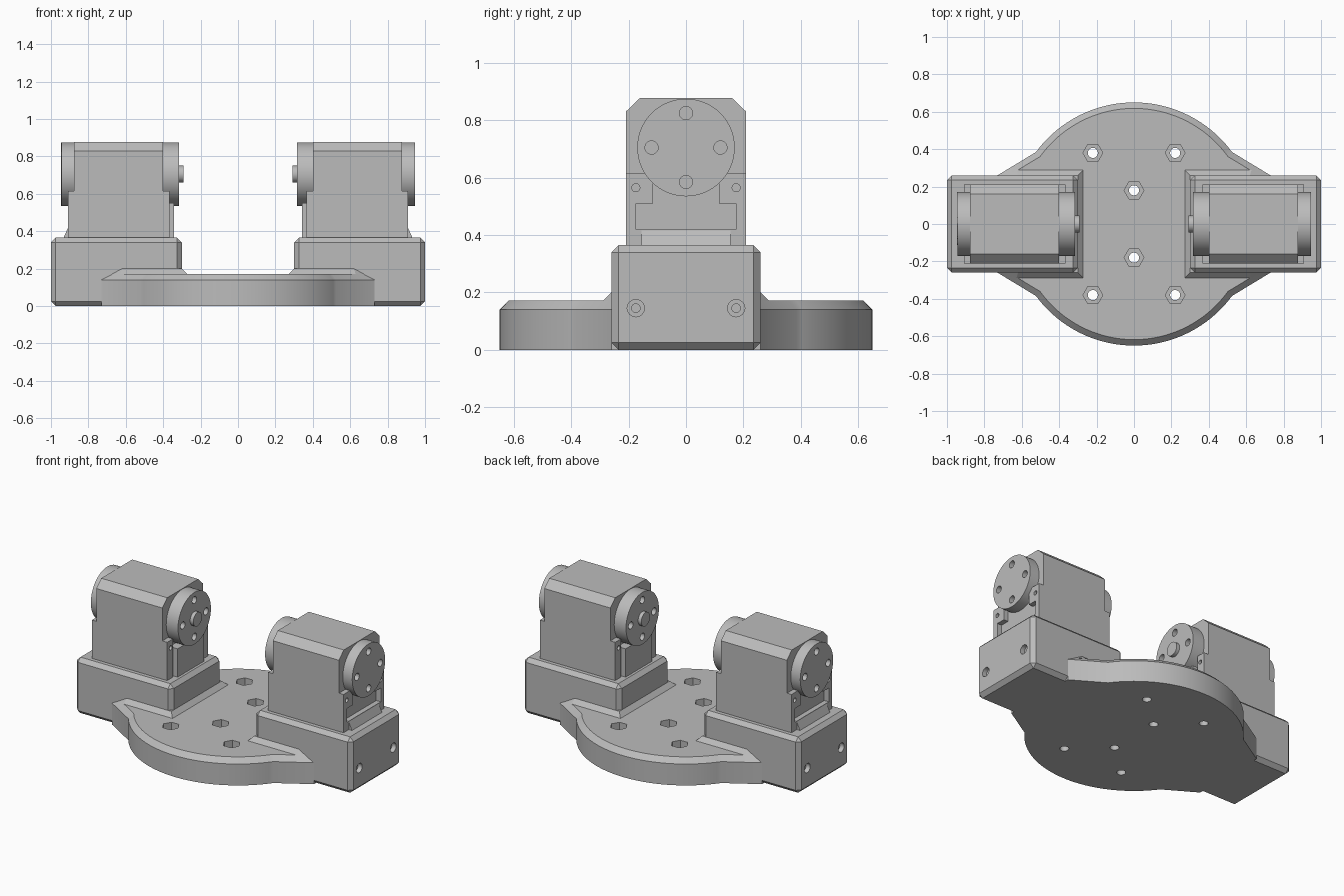
import bpy, bmesh, math
from mathutils import Matrix, Vector

old = bpy.data.objects.get("Cube")
if old:
    bpy.data.objects.remove(old, do_unlink=True)

GREY = (0.5, 0.5, 0.5, 1)
grey = bpy.data.materials.new("plain grey")
grey.use_nodes = True
grey.diffuse_color = GREY
grey.node_tree.nodes["Principled BSDF"].inputs["Base Color"].default_value = GREY


def finish(name, bm):
    bmesh.ops.recalc_face_normals(bm, faces=bm.faces)
    mesh = bpy.data.meshes.new(name)
    bm.to_mesh(mesh)
    bm.free()
    mesh.materials.append(grey)
    ob = bpy.data.objects.new(name, mesh)
    bpy.context.collection.objects.link(ob)
    return ob


def select(ob):
    bpy.ops.object.select_all(action="DESELECT")
    ob.select_set(True)
    bpy.context.view_layer.objects.active = ob


def smooth(ob):
    select(ob)
    bpy.ops.object.shade_smooth_by_angle(angle=math.radians(25))


def extrude(bm, points, offset):
    face = bm.faces.new([bm.verts.new(p) for p in points])
    result = bmesh.ops.extrude_face_region(bm, geom=[face])
    verts = [v for v in result["geom"] if isinstance(v, bmesh.types.BMVert)]
    bmesh.ops.translate(bm, verts=verts, vec=offset)
    return [f for f in result["geom"] if isinstance(f, bmesh.types.BMFace)][0]


def prism(name, profile, x0, x1, side):
    """Extrude a y-z profile along x on one side."""
    bm = bmesh.new()
    extrude(bm, [(side * x0, y, z) for y, z in profile], (side * (x1 - x0), 0, 0))
    return finish(name, bm)


def mirrored(half):
    """Close a half profile (y > 0) by mirroring it."""
    return half + [(-y, z) for y, z in reversed(half)]


def cylinder(bm, p, q, r0, r1=None, n=32):
    """Cylinder or cone between two points."""
    p, q = Vector(p), Vector(q)
    axis = q - p
    turn = axis.to_track_quat("Z", "Y").to_matrix().to_4x4()
    bmesh.ops.create_cone(bm, cap_ends=True, segments=n, radius1=r0,
                          radius2=r0 if r1 is None else r1, depth=axis.length,
                          matrix=Matrix.Translation((p + q) / 2) @ turn)


def drill(ob, rods):
    """Cut cylinders given as (start, end, radius, ...) from an object."""
    for rod in rods:
        bm = bmesh.new()
        cylinder(bm, *rod)
        cutter = finish("hole_cutter", bm)
        cutter.hide_render = True
        cut = ob.modifiers.new("hole", "BOOLEAN")
        cut.operation, cut.solver, cut.object = "DIFFERENCE", "EXACT", cutter
        select(ob)
        bpy.ops.object.modifier_apply(modifier=cut.name)
        bpy.data.objects.remove(cutter, do_unlink=True)


# Round base plate with flared sides and a chamfered top rim
R, FLARE = 0.65, (0.73, 0.26)
start = math.radians(36.3)
steps = 48
arc = [start + (math.pi - 2 * start) * i / steps for i in range(steps + 1)]
upper = [FLARE] + [(R * math.cos(a), R * math.sin(a)) for a in arc] + [(-FLARE[0], FLARE[1])]
outline = upper + [(-x, -y) for x, y in upper]
bm = bmesh.new()
top = extrude(bm, [(x, y, 0) for x, y in outline], (0, 0, 0.14))
bmesh.ops.inset_region(bm, faces=[top], thickness=0.032, use_even_offset=True)
bmesh.ops.translate(bm, verts=top.verts, vec=(0, 0, 0.032))
base = finish("base_plate", bm)

# Bolt holes with hexagonal nut pockets
bolts = [(0, 0.18), (0, -0.18)] + [(x, y) for x in (-0.22, 0.22) for y in (-0.38, 0.38)]
for x, y in bolts:
    bm = bmesh.new()
    bmesh.ops.create_cone(bm, cap_ends=True, segments=6, radius1=0.053, radius2=0.053, depth=0.2,
                          matrix=Matrix.Translation((x, y, 0.18)) @ Matrix.Rotation(math.pi / 2, 4, "Z"))
    nut = finish("nut_cutter", bm)
    nut.hide_render = True
    cut = base.modifiers.new("nut", "BOOLEAN")
    cut.operation, cut.solver, cut.object = "DIFFERENCE", "EXACT", nut
    select(base)
    bpy.ops.object.modifier_apply(modifier=cut.name)
    bpy.data.objects.remove(nut, do_unlink=True)
    drill(base, [((x, y, -0.1), (x, y, 0.3), 0.027)])
smooth(base)

body_profile = mirrored([(0.21, 0.34), (0.21, 0.83), (0.16, 0.878)])
end_profile = mirrored([(0.21, 0.34), (0.21, 0.615), (0.115, 0.615), (0.115, 0.51),
                        (0.175, 0.51), (0.175, 0.42)])
ear_profile = [(0.15, 0.34), (0.21, 0.34), (0.21, 0.615), (0.15, 0.615)]
panel_profile = mirrored([(0.135, 0.34), (0.135, 0.55)])
AXIS_Z = 0.705

for label, s in (("left", 1), ("right", -1)):
    # Chamfered mounting block with countersunk screw holes
    bm = bmesh.new()
    bmesh.ops.create_cube(bm, size=1, matrix=Matrix.Translation((s * 0.65, 0, 0.1825))
                          @ Matrix.Diagonal((0.7, 0.52, 0.365, 1)))
    bmesh.ops.bevel(bm, geom=bm.edges[:], offset=0.025, segments=1, affect="EDGES")
    block = finish(label + "_mounting_block", bm)
    for y in (-0.175, 0.175):
        drill(block, [((s * 1.02, y, 0.145), (s * 0.97, y, 0.145), 0.03),
                      ((s * 1.02, y, 0.145), (s * 0.8, y, 0.145), 0.015)])
    smooth(block)

    # Sloped skirt where the block meets the base
    bm = bmesh.new()
    for x, y, z in ((0.27, 0.29, 0.17), (0.629, 0.29, 0.17), (0.675, 0.26, 0.17),
                    (0.30, 0.26, 0.2), (0.62, 0.26, 0.2)):
        for m in (1, -1):
            bm.verts.new((s * x, m * y, z))
    bmesh.ops.convex_hull(bm, input=bm.verts)
    finish(label + "_block_skirt", bm)

    # Motor housing, outer end frame, inner ears and back panel
    prism(label + "_motor_body", body_profile, 0.40, 0.877, s)
    frame = prism(label + "_outer_end_frame", end_profile, 0.87, 0.91, s)
    drill(frame, [((s * 0.93, y, 0.565), (s * 0.88, y, 0.565), 0.014) for y in (-0.175, 0.175)])
    for m in (1, -1):
        ear = prism(label + "_inner_ear", [(m * y, z) for y, z in ear_profile], 0.365, 0.41, s)
        drill(ear, [((s * 0.34, m * 0.175, 0.565), (s * 0.39, m * 0.175, 0.565), 0.014)])
    prism(label + "_inner_panel", panel_profile, 0.342, 0.41, s)

    # Sloped rib below the outer frame
    bm = bmesh.new()
    extrude(bm, [(s * 0.90, -0.155, 0.35), (s * 0.935, -0.155, 0.36), (s * 0.91, -0.155, 0.415),
                 (s * 0.90, -0.155, 0.415)], (0, 0.31, 0))
    finish(label + "_outer_rib", bm)

    # Round horns with four holes each, and the inner hub
    for part, x0, x1 in (("outer_horn", 0.87, 0.945), ("inner_horn", 0.405, 0.315)):
        bm = bmesh.new()
        cylinder(bm, (s * x0, 0, AXIS_Z), (s * x1, 0, AXIS_Z), 0.17, None, 64)
        horn = finish(label + "_" + part, bm)
        out = 0.03 if x1 > x0 else -0.03
        for k in range(4):
            y = 0.12 * math.cos(k * math.pi / 2)
            z = AXIS_Z + 0.12 * math.sin(k * math.pi / 2)
            drill(horn, [((s * (x1 + out), y, z), (s * (x1 - 1.5 * out), y, z), 0.023)])
        smooth(horn)
    bm = bmesh.new()
    cylinder(bm, (s * 0.33, 0, AXIS_Z), (s * 0.292, 0, AXIS_Z), 0.045)
    smooth(finish(label + "_inner_hub", bm))
